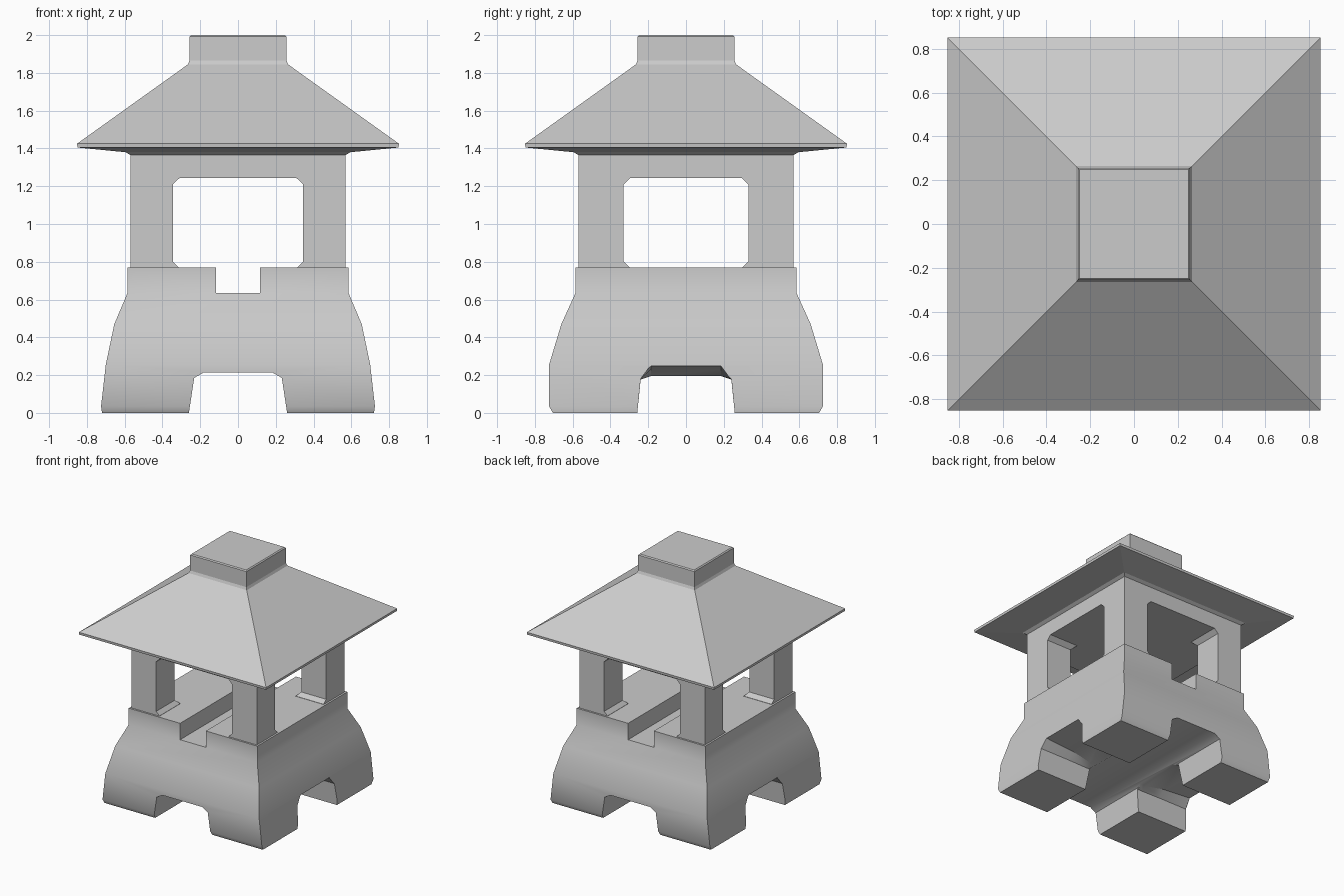
import bpy, bmesh

if "Cube" in bpy.data.objects:
    bpy.data.objects.remove(bpy.data.objects["Cube"])


def make_object(name, rings):
    """Skin a list of equal-length closed rings and cap both ends."""
    bm = bmesh.new()
    loops = [[bm.verts.new(p) for p in ring] for ring in rings]
    n = len(loops[0])
    for a, b in zip(loops, loops[1:]):
        for i in range(n):
            j = (i + 1) % n
            bm.faces.new((a[i], a[j], b[j], b[i]))
    bm.faces.new(loops[0])
    bm.faces.new(loops[-1])
    bmesh.ops.recalc_face_normals(bm, faces=bm.faces)
    mesh = bpy.data.meshes.new(name)
    bm.to_mesh(mesh)
    bm.free()
    obj = bpy.data.objects.new(name, mesh)
    bpy.context.collection.objects.link(obj)
    return obj


def square_loft(name, sections):
    """Rectangular rings given as (z, half x, half y)."""
    return make_object(name, [[(-x, -y, z), (x, -y, z), (x, y, z), (-x, y, z)]
                              for z, x, y in sections])


def mirrored(half):
    """Close a half profile of (u, z) points across u = 0."""
    return half + [(-u, z) for u, z in reversed(half)]


def tunnel(name, axis, stations):
    """Cutter running along x or y; stations are (distance, half profile)."""
    rings = []
    for d, half in stations:
        pts = mirrored(half)
        rings.append([(d, u, z) if axis == 'x' else (u, d, z) for u, z in pts])
    return make_object(name, rings)


def cut(obj, cutters):
    for c in cutters:
        c.hide_render = True
        mod = obj.modifiers.new("cut", 'BOOLEAN')
        mod.operation = 'DIFFERENCE'
        mod.solver = 'EXACT'
        mod.object = c
        bpy.context.view_layer.objects.active = obj
        bpy.ops.object.modifier_apply(modifier=mod.name)
        bpy.data.objects.remove(c)


def smooth(obj):
    bpy.ops.object.select_all(action='DESELECT')
    obj.select_set(True)
    bpy.context.view_layer.objects.active = obj
    bpy.ops.object.shade_smooth_by_angle()


# Flared base with four legs
base = square_loft("base", [
    (0, 0.72, 0.705), (0.035, 0.725, 0.725), (0.255, 0.70, 0.725),
    (0.47, 0.655, 0.66), (0.635, 0.585, 0.585), (0.77, 0.585, 0.585)])

# Arch between the legs front to back, and the sagging arch side to side
front_arch = [(0.265, -0.05), (0.26, 0), (0.232, 0.185), (0.18, 0.215)]


def side_arch(shoulder, top):
    return [(0.262, -0.05), (0.258, 0), (0.24, shoulder), (0.185, top)]


side_stations = [(0.8, side_arch(0.18, 0.255)), (0.45, side_arch(0.18, 0.23)),
                 (0.28, side_arch(0.177, 0.195))]
side_stations += [(-d, h) for d, h in reversed(side_stations)]

# Groove across the top of the base
groove = [(0.117, 0.635), (0.117, 0.9)]
cut(base, [tunnel("front_arch_cutter", 'y', [(-1, front_arch), (1, front_arch)]),
           tunnel("side_arch_cutter", 'x', side_stations),
           tunnel("groove_cutter", 'y', [(-1, groove), (1, groove)])])
smooth(base)

# Light chamber: block pierced by windows both ways, leaving four posts
chamber = square_loft("light_chamber", [(0.77, 0.57, 0.57), (1.365, 0.57, 0.57)])


def window(w):
    return [(w - 0.03, 0.7), (w - 0.03, 0.772), (w, 0.802), (w, 1.21), (w - 0.035, 1.243)]


cut(chamber, [tunnel("front_window_cutter", 'y', [(-1, window(0.345)), (1, window(0.345))]),
              tunnel("side_window_cutter", 'x', [(-1, window(0.33)), (1, window(0.33))])])

# Hipped roof with square cap
square_loft("roof", [
    (1.365, 0.57, 0.57), (1.38, 0.595, 0.595), (1.405, 0.85, 0.85),
    (1.425, 0.852, 0.852), (1.845, 0.265, 0.265), (1.865, 0.257, 0.257),
    (1.992, 0.256, 0.256), (2.0, 0.248, 0.248)])
